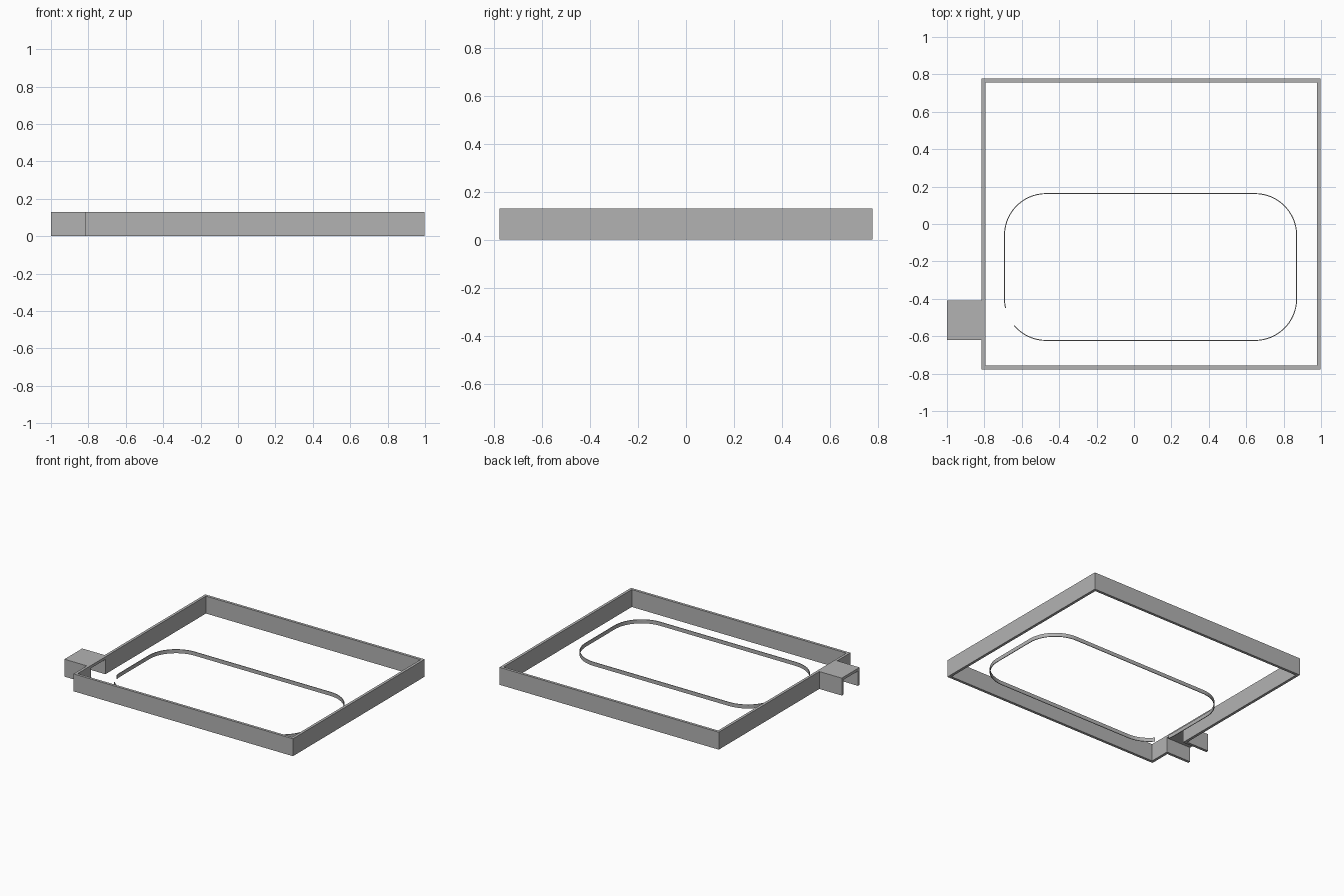
import bpy
import bmesh
from math import cos, sin, radians

cube = bpy.data.objects.get("Cube")
if cube:
    bpy.data.objects.remove(cube, do_unlink=True)

grey = bpy.data.materials.new("plain grey")
grey.use_nodes = True
COLOUR = (0.45, 0.45, 0.45, 1)
grey.diffuse_color = COLOUR
grey.node_tree.nodes["Principled BSDF"].inputs["Base Color"].default_value = COLOUR

HEIGHT = 0.13


def wall_strip(name, inner, outer, height, closed):
    """Upright wall between two matching outlines."""
    bm = bmesh.new()
    rows = [[bm.verts.new((x, y, z)) for x, y in path]
            for path, z in ((inner, 0), (outer, 0), (outer, height), (inner, height))]
    n = len(inner)
    for i in range(n if closed else n - 1):
        j = (i + 1) % n
        for k in range(4):
            a, b = rows[k], rows[(k + 1) % 4]
            bm.faces.new((a[i], a[j], b[j], b[i]))
    if not closed:
        for i in (0, n - 1):
            bm.faces.new([row[i] for row in rows])
    bmesh.ops.recalc_face_normals(bm, faces=bm.faces)
    mesh = bpy.data.meshes.new(name)
    bm.to_mesh(mesh)
    bm.free()
    mesh.materials.append(grey)
    obj = bpy.data.objects.new(name, mesh)
    bpy.context.collection.objects.link(obj)
    return obj


def box(name, low, high):
    size = [b - a for a, b in zip(low, high)]
    centre = [(a + b) / 2 for a, b in zip(low, high)]
    bpy.ops.mesh.primitive_cube_add(size=1, location=centre)
    obj = bpy.context.object
    obj.name = name
    obj.scale = size
    obj.data.materials.append(grey)
    return obj


def rectangle(inset):
    x0, x1, y0, y1 = -0.815 + inset, 0.998 - inset, -0.777 + inset, 0.777 - inset
    return [(x0, y0), (x1, y0), (x1, y1), (x0, y1)]


def rounded_path(radius):
    """Rounded rectangle, left open at the front corner on the -x side."""
    corners = ((-0.47, -0.4, 220, 270), (0.647, -0.4, 270, 360),
               (0.647, -0.06, 0, 90), (-0.47, -0.06, 90, 180),
               (-0.47, -0.4, 180, 193))
    path = []
    for cx, cy, start, end in corners:
        steps = max(2, (end - start) // 6)
        for i in range(steps + 1):
            a = radians(start + (end - start) * i / steps)
            path.append((cx + radius * cos(a), cy + radius * sin(a)))
    return path


# Outer frame with the porch joined on and a doorway cut through both
frame = wall_strip("outer_frame", rectangle(0.02), rectangle(0), HEIGHT, True)
porch = box("porch_block", (-1, -0.62, 0), (-0.805, -0.41, HEIGHT))
doorway = box("doorway_cutter", (-1.1, -0.6, -0.1), (-0.7, -0.43, HEIGHT - 0.02))
for tool, operation in ((porch, 'UNION'), (doorway, 'DIFFERENCE')):
    mod = frame.modifiers.new(tool.name, 'BOOLEAN')
    mod.operation = operation
    mod.object = tool
    mod.solver = 'EXACT'
    bpy.context.view_layer.objects.active = frame
    bpy.ops.object.modifier_apply(modifier=mod.name)
    bpy.data.objects.remove(tool, do_unlink=True)

# Low thin strip with rounded corners, lying inside the frame
strip = wall_strip("inner_strip", rounded_path(0.22), rounded_path(0.225), 0.028, False)
bpy.ops.object.select_all(action='DESELECT')
strip.select_set(True)
bpy.context.view_layer.objects.active = strip
bpy.ops.object.shade_smooth_by_angle(angle=radians(30))
